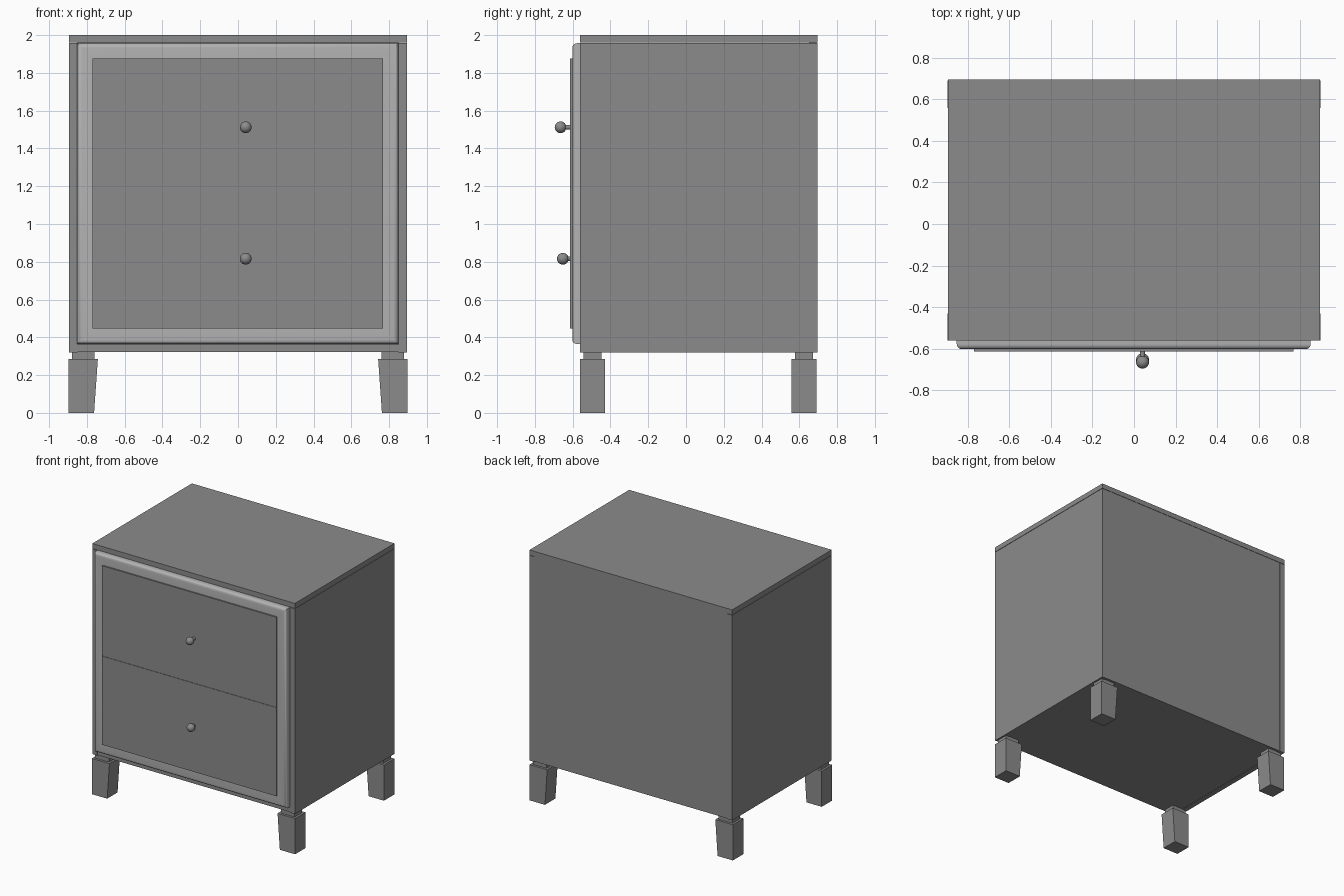
import bpy, bmesh, math
from mathutils import Vector

if "Cube" in bpy.data.objects:
    bpy.data.objects.remove(bpy.data.objects["Cube"])


def grey(name, v):
    m = bpy.data.materials.new(name)
    m.diffuse_color = (v, v, v, 1)
    m.use_nodes = True
    m.node_tree.nodes["Principled BSDF"].inputs["Base Color"].default_value = m.diffuse_color
    return m


DARK = grey("dark_grey", 0.26)
MID = grey("mid_grey", 0.45)


def finish(name, bm, smooth=False, mat=DARK):
    bmesh.ops.recalc_face_normals(bm, faces=bm.faces)
    me = bpy.data.meshes.new(name)
    bm.to_mesh(me)
    bm.free()
    me.materials.append(mat)
    ob = bpy.data.objects.new(name, me)
    bpy.context.collection.objects.link(ob)
    if smooth:
        bpy.ops.object.select_all(action='DESELECT')
        ob.select_set(True)
        bpy.context.view_layer.objects.active = ob
        bpy.ops.object.shade_smooth_by_angle(angle=math.radians(40))
    return ob


def add_box(bm, x, y, z):
    verts = bmesh.ops.create_cube(bm, size=1)["verts"]
    for v in verts:
        v.co = Vector([r[0] if c < 0 else r[1] for c, r in zip(v.co, (x, y, z))])
    return verts


def box(name, x, y, z):
    bm = bmesh.new()
    add_box(bm, x, y, z)
    return finish(name, bm)


# Cabinet panels, with hairline seams between them
X, Y0, Y1 = 0.894, -0.56, 0.695
T, G = 0.043, 0.003
box("top_panel", (-X, X), (Y0, Y1), (1.96, 2.0))
box("left_side", (-X, -X + T), (Y0, Y1), (0.32, 1.96 - G))
box("right_side", (X - T, X), (Y0, Y1), (0.32, 1.96 - G))
box("bottom_panel", (-X + T, X - T), (Y0 + G, Y1 - G), (0.32 + G, 0.363))
box("back_panel", (-X + T, X - T), (Y1 - T, Y1 - G), (0.363, 1.96))

# Front frame: rounded profile swept around the rectangular opening
R = 0.025
profile = [(0.0, -0.55)]                      # (inset from outer edge, y)
for i in range(7):
    a = math.radians(15 * i)
    profile.append((R - R * math.cos(a), -0.602 + R - R * math.sin(a)))
profile += [(0.083, -0.602), (0.083, -0.55)]
fx0, fx1, fz0, fz1 = -0.852, 0.849, 0.364, 1.957
bm = bmesh.new()
loops = []
for d, y in profile:
    loops.append([bm.verts.new(p) for p in (
        (fx0 + d, y, fz0 + d), (fx1 - d, y, fz0 + d),
        (fx1 - d, y, fz1 - d), (fx0 + d, y, fz1 - d))])
for a, b in zip(loops, loops[1:] + loops[:1]):
    for i in range(4):
        j = (i + 1) % 4
        bm.faces.new((a[i], a[j], b[j], b[i]))
finish("front_frame", bm, True, MID)

# Drawer fronts and knobs
for name, z, knob_z, knob_y in (("upper", (1.157, 1.876), 1.512, -0.664),
                                ("lower", (0.448, 1.155), 0.816, -0.652)):
    box(name + "_drawer_front", (-0.77, 0.767), (-0.613, -0.555), z)
    bm = bmesh.new()
    outline = [(0.013, -0.61), (0.013, knob_y + 0.027)]
    for i in range(2, 13):
        a = math.pi * i / 12
        outline.append((0.031 * math.sin(a), knob_y + 0.031 * math.cos(a)))
    pts = [bm.verts.new((0.041 + r, y, knob_z)) for r, y in outline]
    edges = [bm.edges.new(e) for e in zip(pts, pts[1:])]
    bmesh.ops.spin(bm, geom=pts + edges, cent=(0.041, 0, knob_z), axis=(0, 1, 0),
                   angle=math.tau, steps=24)
    bmesh.ops.remove_doubles(bm, verts=bm.verts, dist=1e-5)
    finish(name + "_knob", bm, True)

# Legs: tapered on the inner side, with a narrower neck
for side, s in (("left", -1), ("right", 1)):
    for end, y0, y1 in (("front", -0.561, -0.43), ("back", 0.558, 0.69)):
        bm = bmesh.new()
        for v in add_box(bm, (0.742, 0.897), (y0, y1), (0, 0.285)):
            if v.co.z < 0.1 and v.co.x < 0.8:
                v.co.x = 0.762
        add_box(bm, (0.759, 0.88), (y0 + 0.018, y1 - 0.018), (0.285, 0.325))
        for v in bm.verts:
            v.co.x *= s
        finish(f"{end}_{side}_leg", bm)
